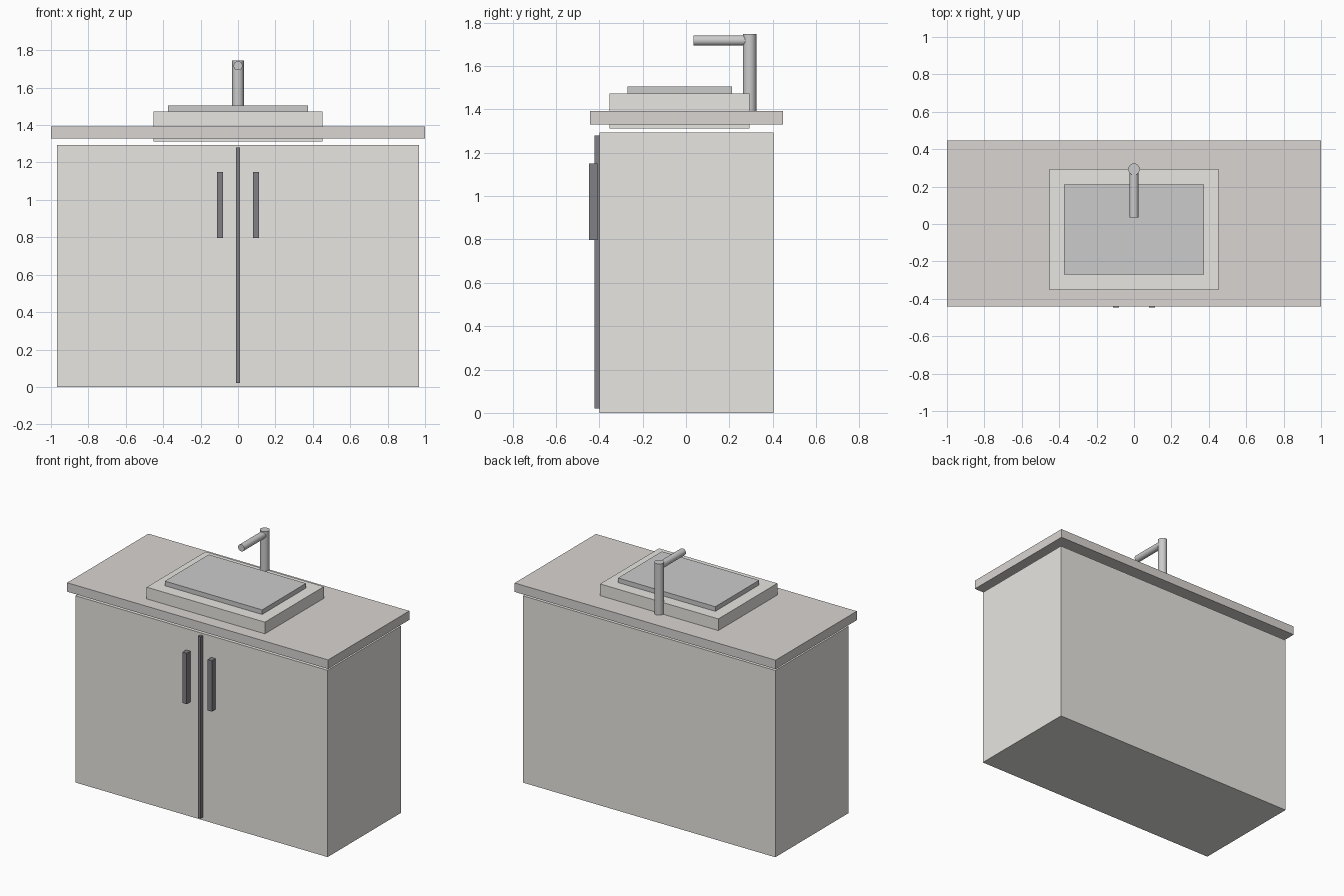
import bpy, math

if "Cube" in bpy.data.objects:
    bpy.data.objects.remove(bpy.data.objects["Cube"])


def material(name, r, g, b):
    m = bpy.data.materials.new(name)
    m.diffuse_color = (r, g, b, 1)
    m.use_nodes = True
    m.node_tree.nodes["Principled BSDF"].inputs["Base Color"].default_value = m.diffuse_color
    return m


PALE = material("pale_finish", 0.80, 0.79, 0.75)
STONE = material("stone", 0.69, 0.66, 0.64)
GREY = material("grey_basin", 0.66, 0.66, 0.66)
METAL = material("metal", 0.60, 0.60, 0.60)
DARK = material("dark_metal", 0.22, 0.22, 0.24)


def box(name, x, y, z, mat):
    """Box from (min, max) ranges on each axis."""
    centre = [(a + b) / 2 for a, b in (x, y, z)]
    bpy.ops.mesh.primitive_cube_add(size=1, location=centre)
    ob = bpy.context.object
    ob.name = name
    ob.scale = [b - a for a, b in (x, y, z)]
    bpy.ops.object.transform_apply(location=False, rotation=False, scale=True)
    ob.data.materials.append(mat)
    return ob


def tube(name, radius, length, centre, rot, mat):
    bpy.ops.mesh.primitive_cylinder_add(vertices=32, radius=radius, depth=length,
                                        location=centre, rotation=rot)
    ob = bpy.context.object
    ob.name = name
    ob.data.materials.append(mat)
    bpy.ops.object.shade_smooth_by_angle()
    return ob


# Cabinet with floating worktop
box("cabinet", (-0.967, 0.967), (-0.40, 0.403), (0, 1.294), PALE)
box("countertop", (-1, 1), (-0.442, 0.447), (1.329, 1.391), STONE)

# Basin set through the worktop, with the inner slab on top
box("basin", (-0.453, 0.453), (-0.352, 0.293), (1.312, 1.472), PALE)
box("basin_inner", (-0.373, 0.373), (-0.269, 0.212), (1.470, 1.504), GREY)

# Tap
tube("faucet_post", 0.031, 0.36, (0, 0.293, 1.566), (0, 0, 0), METAL)
tube("faucet_spout", 0.024, 0.258, (0, 0.164, 1.717), (math.pi / 2, 0, 0), METAL)

# Door divider and handles
box("door_divider", (-0.01, 0.01), (-0.423, -0.395), (0.02, 1.279), DARK)
for side, label in ((-1, "left"), (1, "right")):
    cx = side * 0.096
    box(label + "_handle", (cx - 0.016, cx + 0.016), (-0.447, -0.407), (0.797, 1.15), DARK)
